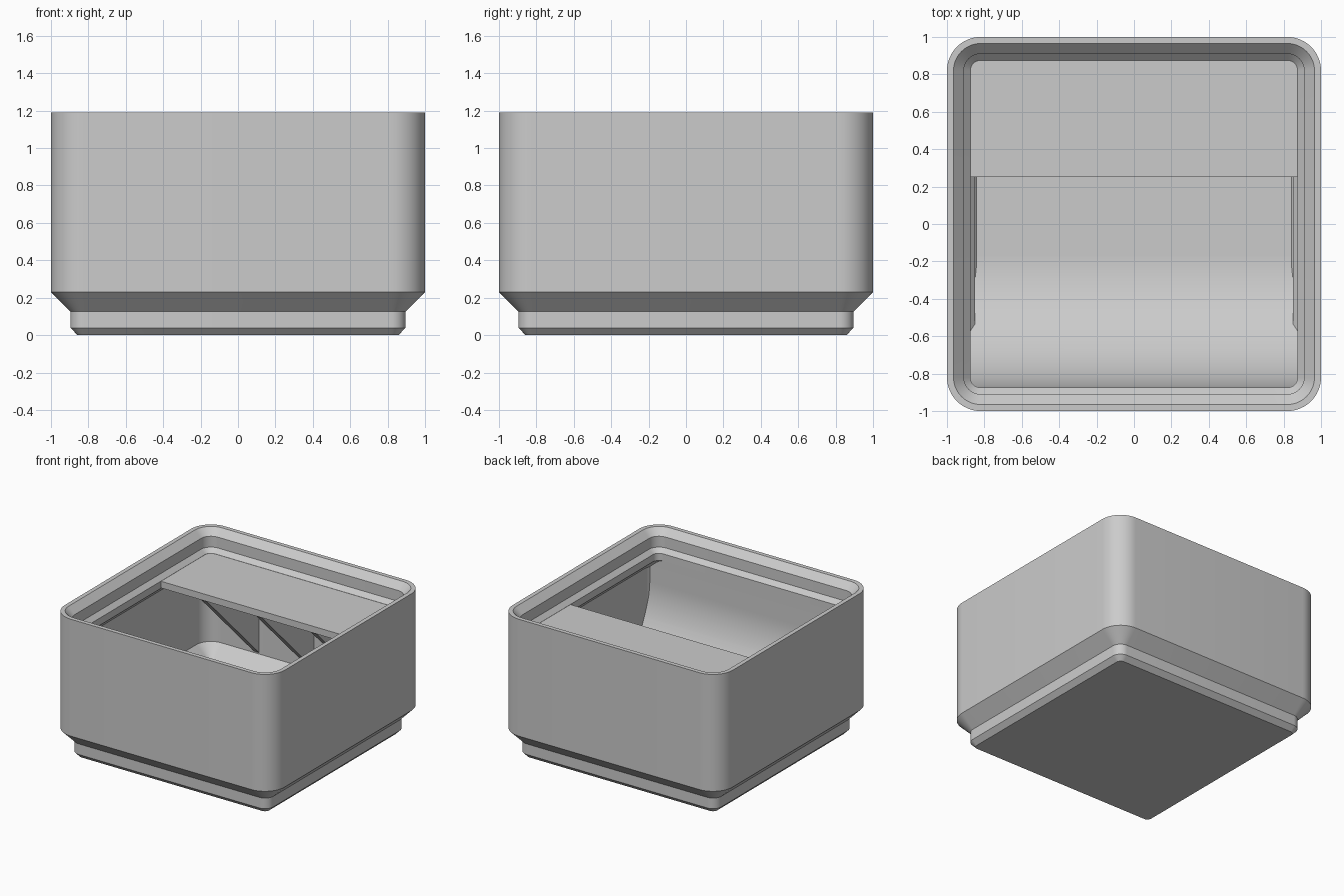
import bpy, bmesh, math

if "Cube" in bpy.data.objects:
    bpy.data.objects.remove(bpy.data.objects["Cube"])

grey = bpy.data.materials.new("light_grey")
grey.use_nodes = True
COLOUR = (0.6, 0.6, 0.6, 1)
grey.diffuse_color = COLOUR
grey.node_tree.nodes["Principled BSDF"].inputs["Base Color"].default_value = COLOUR

CORNER = 0.18    # outer corner radius
WALL = 0.954     # half width of the inside


def finish(name, bm):
    bmesh.ops.recalc_face_normals(bm, faces=bm.faces)
    mesh = bpy.data.meshes.new(name)
    bm.to_mesh(mesh)
    bm.free()
    mesh.materials.append(grey)
    obj = bpy.data.objects.new(name, mesh)
    bpy.context.collection.objects.link(obj)
    return obj


def smooth(obj):
    bpy.ops.object.select_all(action='DESELECT')
    obj.select_set(True)
    bpy.context.view_layer.objects.active = obj
    bpy.ops.object.shade_smooth_by_angle(angle=math.radians(30))


def rounded_square(half, steps=12):
    radius = CORNER - (1 - half)
    c = half - radius
    points = []
    for quarter, (sx, sy) in enumerate([(1, 1), (-1, 1), (-1, -1), (1, -1)]):
        for i in range(steps + 1):
            a = math.pi / 2 * (quarter + i / steps)
            points.append((sx * c + radius * math.cos(a), sy * c + radius * math.sin(a)))
    return points


def loft(name, profile):
    """Stack rounded squares given as (half width, z) and cap both ends."""
    bm = bmesh.new()
    rings = [[bm.verts.new((x, y, z)) for x, y in rounded_square(h)] for h, z in profile]
    for a, b in zip(rings, rings[1:]):
        for i in range(len(a)):
            j = (i + 1) % len(a)
            bm.faces.new((a[i], a[j], b[j], b[i]))
    bm.faces.new(rings[0])
    bm.faces.new(rings[-1])
    return finish(name, bm)


def prism(name, profile, x0, x1):
    """Extrude a (y, z) outline along x."""
    bm = bmesh.new()
    face = bm.faces.new([bm.verts.new((x0, y, z)) for y, z in profile])
    out = bmesh.ops.extrude_face_region(bm, geom=[face])["geom"]
    moved = [v for v in out if isinstance(v, bmesh.types.BMVert)]
    bmesh.ops.translate(bm, verts=moved, vec=(x1 - x0, 0, 0))
    return finish(name, bm)


# Bin shell: up the stepped foot and wall, over the lip, down the inside to the floor
bin_shell = loft("bin_shell", [
    (0.858, 0), (0.896, 0.039), (0.896, 0.126), (1, 0.23), (1, 1.19),
    (0.965, 1.19), (0.91, 1.135), (0.91, 1.046), (0.875, 1.011),
    (0.875, 0.952), (WALL, 0.873), (WALL, 0.25), (0.85, 0.147),
    (0.85, 0.058), (0.841, 0.048)])
smooth(bin_shell)

# Curved scoop along the front, trimmed to the inside of the foot
FRONT, FLOOR, RADIUS = -0.875, 0.048, 0.7
arc = []
for i in range(33):
    a = math.pi / 2 * i / 32
    arc.append((FRONT + RADIUS * (1 - math.cos(a)), FLOOR + RADIUS * (1 - math.sin(a))))
scoop = prism("front_scoop",
              [(-0.98, 0.03), (-0.98, 0.955), (FRONT, 0.955)] + arc + [(arc[-1][0], 0.03)],
              -0.99, 0.99)
trim = loft("scoop_trim", [(0.85, 0.035), (0.86, 0.058), (0.86, 0.147),
                           (0.964, 0.25), (0.964, 1)])
trim.hide_render = True
smooth(scoop)
cut = scoop.modifiers.new("trim", 'BOOLEAN')
cut.operation, cut.solver, cut.object = 'INTERSECT', 'EXACT', trim
bpy.ops.object.modifier_apply(modifier=cut.name)
bpy.data.objects.remove(trim)
smooth(scoop)

# Label shelf along the back
SHELF_FRONT, SHELF_TOP, SHELF_BOTTOM = 0.25, 1.01, 0.955
prism("label_shelf", [(SHELF_FRONT, SHELF_BOTTOM), (0.93, SHELF_BOTTOM),
                      (0.93, SHELF_TOP), (SHELF_FRONT, SHELF_TOP)], -0.93, 0.93)

# Triangular braces under the shelf
for side, x in (("right", -0.5), ("middle", 0), ("left", 0.5)):
    prism("shelf_brace_" + side, [(SHELF_FRONT, SHELF_BOTTOM + 0.01),
                                  (0.965, SHELF_BOTTOM + 0.01), (0.965, 0.25)],
          x - 0.025, x + 0.025)
